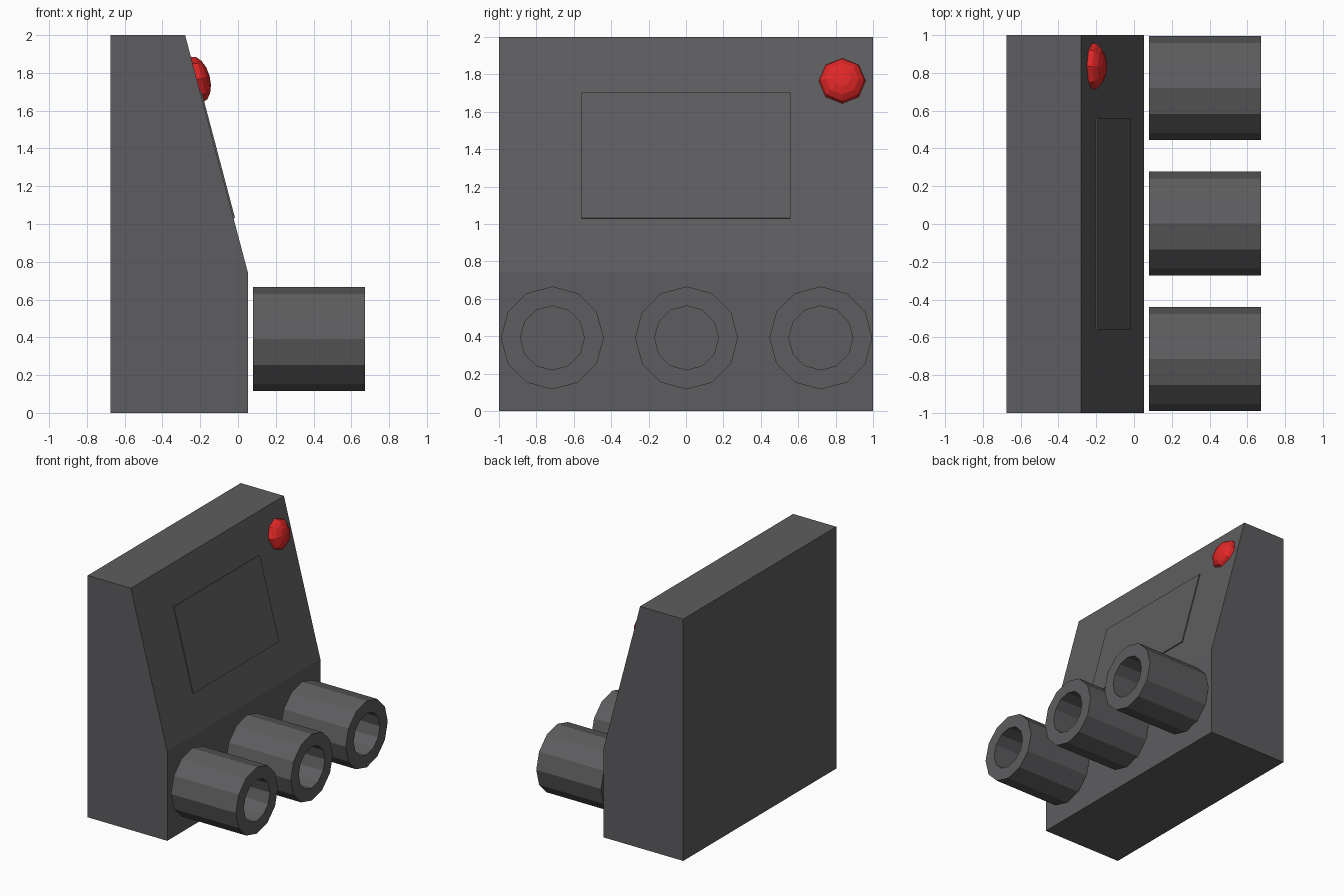
import bpy, bmesh, math
from mathutils import Matrix, Vector

if "Cube" in bpy.data.objects:
    bpy.data.objects.remove(bpy.data.objects["Cube"])


def material(name, rgb):
    m = bpy.data.materials.new(name)
    m.diffuse_color = (*rgb, 1)
    m.use_nodes = True
    m.node_tree.nodes["Principled BSDF"].inputs["Base Color"].default_value = m.diffuse_color
    return m


GREY = material("dark grey", (0.11, 0.11, 0.115))
RED = material("lamp red", (0.75, 0.02, 0.02))


def make_object(name, bm, mat):
    bmesh.ops.recalc_face_normals(bm, faces=bm.faces)
    me = bpy.data.meshes.new(name)
    bm.to_mesh(me)
    bm.free()
    me.materials.append(mat)
    ob = bpy.data.objects.new(name, me)
    bpy.context.collection.objects.link(ob)
    return ob


def extrude_profile(name, pts, y0, y1, mat):
    """Extrude an (x, z) outline along y."""
    bm = bmesh.new()
    face = bm.faces.new([bm.verts.new((x, y0, z)) for x, z in pts])
    ext = bmesh.ops.extrude_face_region(bm, geom=[face])
    verts = [v for v in ext["geom"] if isinstance(v, bmesh.types.BMVert)]
    bmesh.ops.translate(bm, vec=(0, y1 - y0, 0), verts=verts)
    return make_object(name, bm, mat)


def tube(name, x0, x1, y, z, r_out, r_in, sides=12):
    """Open pipe along x: four rings joined in a closed loop."""
    bm = bmesh.new()
    rings = []
    for x, r in ((x0, r_out), (x1, r_out), (x1, r_in), (x0, r_in)):
        rings.append([bm.verts.new((x, y + r * math.sin(a), z + r * math.cos(a)))
                      for a in (2 * math.pi * i / sides for i in range(sides))])
    for k in range(4):
        a, b = rings[k], rings[(k + 1) % 4]
        for i in range(sides):
            j = (i + 1) % sides
            bm.faces.new((a[i], a[j], b[j], b[i]))
    return make_object(name, bm, GREY)


# Wedge-topped housing
LOW, HIGH = Vector((0.053, 0.74)), Vector((-0.28, 2.0))
extrude_profile("housing", [(-0.675, 0), (LOW.x, 0), LOW, HIGH, (-0.675, 2)], -1, 1, GREY)

# Thin panel lying on the slope
up = (HIGH - LOW).normalized()
out = Vector((up.y, -up.x))


def on_slope(z, lift=0.0):
    return LOW + up * ((z - LOW.y) / up.y) + out * lift


extrude_profile("front_panel", [on_slope(1.03, -0.001), on_slope(1.03, 0.008),
                                on_slope(1.70, 0.008), on_slope(1.70, -0.001)],
                -0.56, 0.56, GREY)

# Row of three sockets
for i in range(3):
    tube(f"socket_{i + 1}", 0.08, 0.673, -0.715 + 0.718 * i, 0.391, 0.275, 0.171)

# Flattened warning lamp on the slope
c = on_slope(1.765)
frame = Matrix(((up.x, 0, out.x, c.x), (0, 1, 0, 0.835), (up.y, 0, out.y, c.y), (0, 0, 0, 1)))
bm = bmesh.new()
bmesh.ops.create_uvsphere(bm, u_segments=8, v_segments=8, radius=1,
                          matrix=frame @ Matrix.Diagonal((0.125, 0.125, 0.07, 1)))
make_object("warning_lamp", bm, RED)
